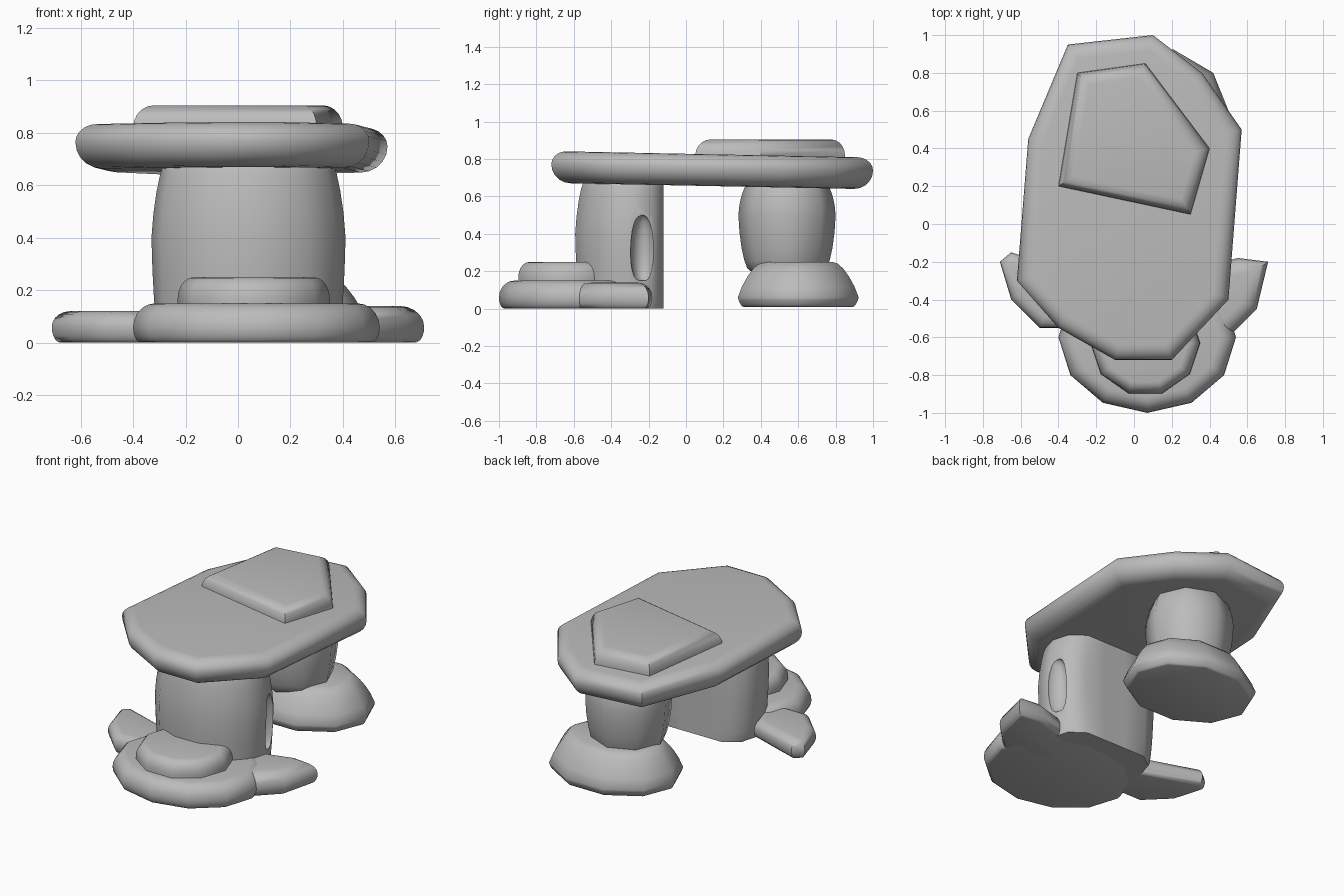
import bpy, bmesh, math
from mathutils import Vector

default_cube = bpy.data.objects.get("Cube")
if default_cube:
    bpy.data.objects.remove(default_cube, do_unlink=True)

# One plain stone colour
grey = (0.5, 0.5, 0.5, 1)
stone = bpy.data.materials.new("grey_stone")
stone.use_nodes = True
stone.diffuse_color = grey
stone.node_tree.nodes["Principled BSDF"].inputs["Base Color"].default_value = grey


def oval(center, radius, sides):
    """Faceted counter-clockwise oval outline."""
    points = []
    for side in range(sides):
        angle = math.tau * side / sides
        points.append((center[0] + radius[0] * math.cos(angle),
                       center[1] + radius[1] * math.sin(angle)))
    return points


def inset(outline, amount):
    """Move each point of a counter-clockwise outline inwards."""
    points = [Vector(point) for point in outline]
    result = []
    for before, point, after in zip(points[-1:] + points[:-1], points, points[1:] + points[:1]):
        arriving = (point - before).normalized()
        leaving = (after - point).normalized()
        tangent = (arriving + leaving).normalized()
        result.append(point + Vector((-tangent.y, tangent.x)) * amount / max(0.7, tangent.dot(arriving)))
    return result


def rounded(bottom, middle, top, low, high, power=1):
    """Heights and insets of a rounded edge that is widest at the middle height."""
    steps = 10
    levels = []
    for step in range(steps + 1):
        angle = math.pi * (step / steps - 0.5)
        height, width = (bottom, low) if angle < 0 else (top, high)
        levels.append((middle + abs(height - middle) * math.sin(angle),
                       width * (1 - math.cos(angle)) ** power))
    return levels


def rock(name, outline, levels, slope=0, back=None):
    """Loft an outline through the levels, with an optional slope or flat back."""
    bm = bmesh.new()
    rings = []
    for height, amount in levels:
        ring = []
        for point in inset(outline, amount):
            y = point.y if back is None else min(point.y, back)
            ring.append(bm.verts.new((point.x, y, height - slope * (y + 0.6))))
        rings.append(ring)
    for lower, upper in zip(rings, rings[1:]):
        for i in range(len(outline)):
            bm.faces.new((lower[i - 1], lower[i], upper[i], upper[i - 1]))
    bm.faces.new(reversed(rings[0]))
    bm.faces.new(rings[-1])
    mesh = bpy.data.meshes.new(name)
    bm.to_mesh(mesh)
    bm.free()
    mesh.materials.append(stone)
    part = bpy.data.objects.new(name, mesh)
    bpy.context.collection.objects.link(part)
    smooth(part)
    return part


def smooth(part):
    bpy.ops.object.select_all(action="DESELECT")
    part.select_set(True)
    bpy.context.view_layer.objects.active = part
    bpy.ops.object.shade_smooth_by_angle(angle=math.radians(50))


# Long top slab, sloping slightly down to the back
slab_outline = [(-0.1, -0.72), (0.2, -0.72), (0.5, -0.4), (0.57, 0.5), (0.36, 0.8),
                (0.1, 1), (-0.35, 0.95), (-0.56, 0.45), (-0.62, -0.3), (-0.4, -0.55)]
rock("top_slab", slab_outline,
     rounded(bottom=0.67, middle=0.77, top=0.84, low=0.1, high=0.08), slope=0.02)

# Raised five-sided cap on the slab
cap_outline = [(-0.4, 0.2), (0.3, 0.05), (0.4, 0.4), (0.06, 0.85), (-0.3, 0.8)]
rock("top_cap", cap_outline,
     rounded(bottom=0.75, middle=0.82, top=0.905, low=0, high=0.07))

# Front foot: main lobe, two side lobes and a step
rock("front_foot", oval(center=(0.07, -0.6), radius=(0.47, 0.4), sides=12),
     rounded(bottom=0, middle=0.06, top=0.15, low=0.03, high=0.08))
left_outline = [(0.2, -0.5), (0.5, -0.6), (0.65, -0.45), (0.71, -0.2), (0.55, -0.18), (0.3, -0.25)]
rock("left_foot_lobe", left_outline,
     rounded(bottom=0, middle=0.06, top=0.14, low=0.03, high=0.08))
right_outline = [(-0.71, -0.2), (-0.65, -0.4), (-0.5, -0.55), (-0.2, -0.55), (-0.2, -0.3), (-0.65, -0.15)]
rock("right_foot_lobe", right_outline,
     rounded(bottom=0, middle=0.06, top=0.12, low=0.03, high=0.06))
rock("front_step", oval(center=(0.06, -0.63), radius=(0.29, 0.28), sides=10),
     rounded(bottom=0.1, middle=0.17, top=0.25, low=0, high=0.06))

# Front pillar with a flat back and a hollow low on its left side
pillar = rock("front_pillar", oval(center=(0.04, -0.3), radius=(0.37, 0.3), sides=14),
              rounded(bottom=0, middle=0.4, top=0.7, low=0.03, high=0.06, power=0.7), back=-0.12)
hollow = rock("side_hollow_cutter", oval(center=(0.42, -0.23), radius=(0.1, 0.07), sides=10),
              rounded(bottom=0.15, middle=0.3, top=0.5, low=0.04, high=0.05))
hollow.hide_render = True
cut = pillar.modifiers.new("hollow", "BOOLEAN")
cut.operation = "DIFFERENCE"
cut.object = hollow
bpy.context.view_layer.objects.active = pillar
bpy.ops.object.modifier_apply(modifier=cut.name)
bpy.data.objects.remove(hollow, do_unlink=True)
smooth(pillar)

# Back leg: flared foot and bulging pillar
rock("back_foot", oval(center=(0.08, 0.6), radius=(0.42, 0.34), sides=10),
     rounded(bottom=0.01, middle=0.06, top=0.25, low=0.03, high=0.14, power=0.6))
rock("back_pillar", oval(center=(0.03, 0.54), radius=(0.26, 0.26), sides=8),
     rounded(bottom=0.2, middle=0.5, top=0.68, low=0.06, high=0.06, power=0.8))
